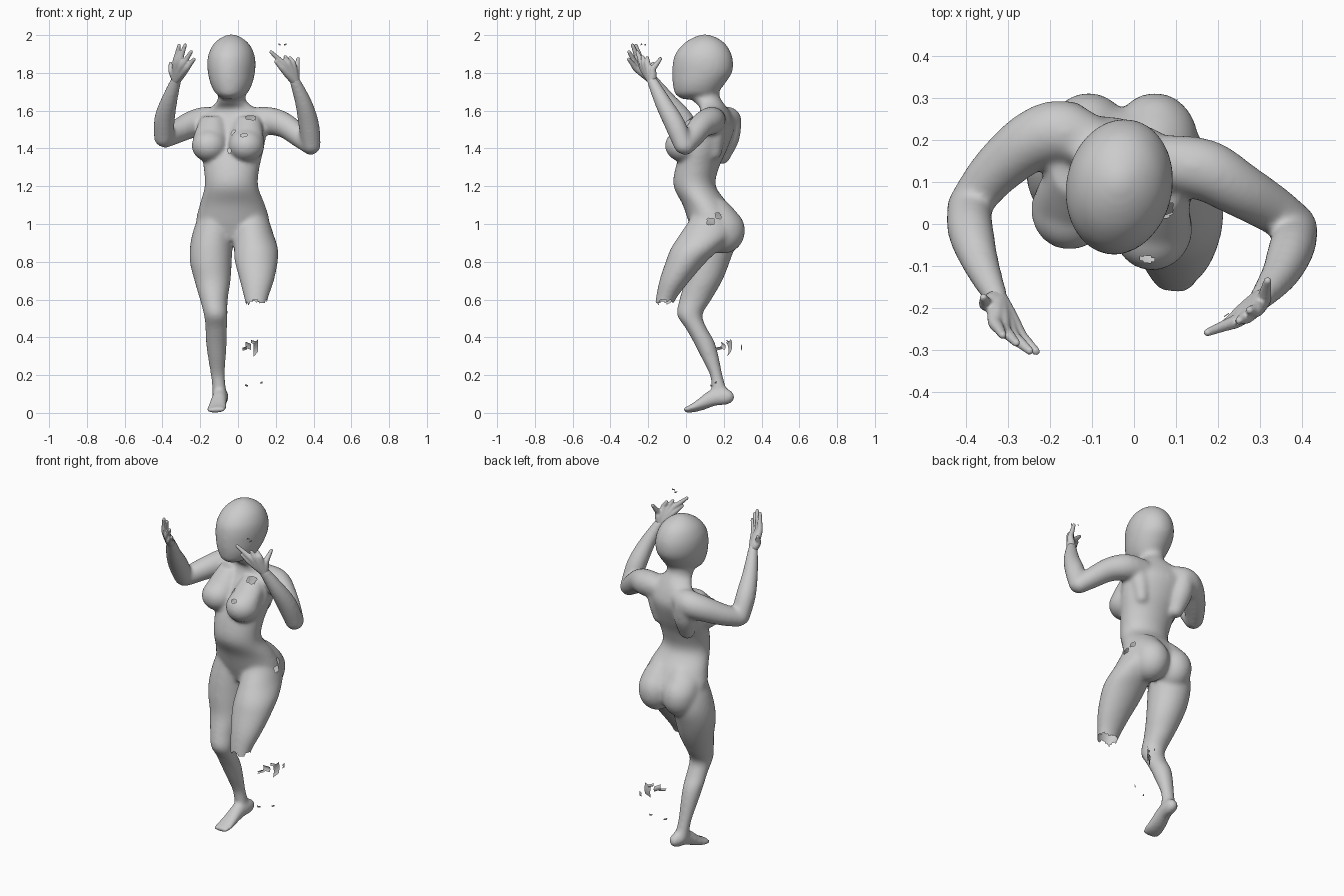
import bpy, bmesh, math
from mathutils import Vector, Matrix

UP = Vector((0, 0, 1))


def spline(keys, steps=5):
    """Catmull-Rom through keys of (x, y, z, rx, ry, yaw)."""
    k = [tuple(a) + (0,) * (6 - len(a)) for a in keys]
    k = [k[0]] + k + [k[-1]]
    out = []
    for i in range(1, len(k) - 2):
        for s in range(steps):
            t = s / steps
            out.append([0.5 * (2 * b + (c - a) * t + (2 * a - 5 * b + 4 * c - d) * t * t
                        + (3 * b - a - 3 * c + d) * t ** 3)
                        for a, b, c, d in zip(*k[i - 1:i + 3])])
    out.append(list(k[-2]))
    return out


def loft(bm, keys, flat=True, n=28):
    """Elliptical rings, horizontal when flat, else square to the path."""
    pts = spline(keys)
    rings = []
    for i, p in enumerate(pts):
        a, b = Vector(pts[max(i - 1, 0)][:3]), Vector(pts[min(i + 1, len(pts) - 1)][:3])
        rot = Matrix.Rotation(p[5], 3, 'Z')
        if not flat:
            rot = UP.rotation_difference(b - a).to_matrix() @ rot
        rings.append([bm.verts.new(Vector(p[:3]) + rot @ Vector(
            (p[3] * math.cos(j * math.tau / n), p[4] * math.sin(j * math.tau / n), 0)))
            for j in range(n)])
    for r, s in zip(rings, rings[1:]):
        for j in range(n):
            bm.faces.new((r[j], r[(j + 1) % n], s[(j + 1) % n], s[j]))
    bm.faces.new(rings[0][::-1])
    bm.faces.new(rings[-1])


def ball(bm, c, r, yaw=0):
    bmesh.ops.create_uvsphere(bm, u_segments=28, v_segments=18, radius=1,
        matrix=Matrix.Translation(c) @ Matrix.Rotation(yaw, 4, 'Z') @ Matrix.Diagonal((*r, 1)))


def limb(bm, pts):
    """Round tube of (x, y, z, r) with ball ends."""
    loft(bm, [(x, y, z, r, r) for x, y, z, r in pts], False)
    for x, y, z, r in (pts[0], pts[-1]):
        ball(bm, (x, y, z), (r, r, r))


def finish(name, bm, voxel, smooth):
    """Fuse the lofted pieces into one smooth skin."""
    me = bpy.data.meshes.new(name)
    bm.to_mesh(me)
    bm.free()
    ob = bpy.data.objects.new(name, me)
    bpy.context.collection.objects.link(ob)
    m = ob.modifiers.new("fuse", 'REMESH')
    m.mode, m.voxel_size = 'VOXEL', voxel
    m = ob.modifiers.new("soften", 'SMOOTH')
    m.factor, m.iterations = 0.5, smooth
    dg = bpy.context.evaluated_depsgraph_get()
    dg.update()
    new = bpy.data.meshes.new_from_object(ob.evaluated_get(dg))
    ob.modifiers.clear()
    ob.data = new
    new.polygons.foreach_set("use_smooth", [True] * len(new.polygons))
    return ob


body = bmesh.new()
# torso, twisted so the right shoulder sits back
loft(body, [(-.03, .14, .91, .12, .09), (-.028, .145, 1.0, .192, .128), (-.03, .105, 1.1, .174, .122),
            (-.035, .046, 1.2, .142, .112, -.05), (-.034, .06, 1.3, .149, .115, -.12),
            (-.03, .1, 1.4, .17, .117, -.22), (-.025, .14, 1.5, .182, .107, -.3),
            (-.025, .155, 1.56, .174, .082, -.3), (-.03, .15, 1.61, .13, .066, -.3),
            (-.033, .12, 1.645, .083, .076, -.2), (-.035, .1, 1.68, .071, .078), (-.035, .1, 1.74, .072, .078)])
# shoulder blades
limb(body, [(-.14, .19, 1.36, .045), (-.15, .215, 1.45, .066), (-.16, .23, 1.53, .064)])
limb(body, [(.07, .15, 1.38, .04), (.08, .15, 1.46, .055), (.09, .145, 1.53, .06)])
# smooth egg-shaped head
loft(body, [(-.04, .03, 1.66, .035, .05, -.2), (-.035, .05, 1.685, .076, .108, -.2),
            (-.035, .058, 1.71, .095, .124, -.2),
            (-.035, .07, 1.75, .112, .143, -.2), (-.035, .085, 1.8, .123, .16, -.2),
            (-.035, .09, 1.85, .127, .162, -.2), (-.035, .092, 1.9, .12, .15, -.2),
            (-.035, .097, 1.95, .096, .116, -.2), (-.035, .1, 1.985, .057, .067, -.2),
            (-.035, .1, 2.005, .012, .012, -.2)])
# breasts, sloping up into the chest
for x, y, yaw, tx, ty in ((.045, -.012, -.2, .055, .085), (-.15, .037, -.4, -.135, .125)):
    ball(body, (x, y, 1.415), (.095, .1, .087), yaw)
    loft(body, [(x, y, 1.39, .085, .085, yaw), (x, y + .006, 1.44, .091, .09, yaw),
                ((x + tx) / 2, (y + ty) / 2, 1.5, .082, .08, yaw), (tx, ty, 1.57, .06, .055, yaw)])
# buttocks, sloping up into the lower back
for x in (.05, -.108):
    ball(body, (x, .197, .965), (.102, .116, .122))
    loft(body, [(x, .2, .93, .095, .1), (x, .197, .99, .103, .113), (x, .165, 1.06, .09, .105),
                (x * .8, .115, 1.13, .065, .09)])
# standing right leg and foot
loft(body, [(-.1, .195, .08, .035, .045), (-.1, .175, .13, .037, .039), (-.107, .16, .2, .038, .034),
            (-.112, .125, .3, .049, .048), (-.115, .093, .38, .056, .057), (-.115, .053, .45, .058, .057),
            (-.118, .02, .52, .063, .068), (-.128, .05, .6, .074, .085), (-.135, .092, .7, .096, .1),
            (-.144, .115, .8, .111, .117), (-.14, .135, .9, .112, .127), (-.125, .14, 1.0, .1, .115),
            (-.11, .13, 1.08, .07, .09)])
loft(body, [(-.085, .252, .098, .02, .02), (-.085, .222, .088, .035, .043), (-.095, .15, .082, .04, .046),
            (-.107, .08, .045, .049, .032), (-.113, .03, .023, .054, .021), (-.116, -.012, .014, .047, .014)], False)
# raised left thigh, broken off above the knee
loft(body, [(.1, -.125, .53, .05, .045), (.096, -.108, .6, .062, .053), (.1, -.06, .7, .091, .081),
            (.097, 0, .8, .114, .108), (.095, .05, .87, .117, .131), (.082, .11, .95, .105, .14),
            (.07, .13, 1.03, .09, .108), (.06, .12, 1.1, .06, .08)])
# arms: upper arm and forearm on each side
limb(body, [(.08, .145, 1.55, .068), (.17, .128, 1.545, .074), (.25, .083, 1.52, .066),
            (.33, .035, 1.46, .058), (.385, -.003, 1.415, .05)])
limb(body, [(.388, -.015, 1.42, .051), (.374, -.06, 1.53, .055), (.347, -.12, 1.64, .045), (.30, -.18, 1.76, .029)])
limb(body, [(-.12, .20, 1.55, .068), (-.18, .22, 1.545, .075), (-.25, .193, 1.525, .071),
            (-.33, .125, 1.485, .061), (-.385, .057, 1.455, .052)])
limb(body, [(-.393, .04, 1.46, .053), (-.388, -.02, 1.56, .055), (-.362, -.1, 1.66, .043), (-.325, -.18, 1.77, .028)])
figure = finish("body", body, .009, 20)

# tear the leg stump and the small holes in the skin: (x, y, z, radius)
holes = [(.065, .04, 1.555, .03), (-.025, -.01, 1.485, .014), (.03, -.08, 1.465, .014),
         (-.03, -.03, 1.39, .014), (.165, .13, 1.01, .02), (.155, .17, 1.045, .02)]
bm = bmesh.new()
bm.from_mesh(figure.data)
verts = bm.verts[:]
dead = [v for v in verts if v.co.x > 0 and
        v.co.z < .583 + .008 * math.sin(90 * v.co.x) + .006 * math.sin(140 * v.co.y)]
for x, y, z, r in holes:
    near = min(verts, key=lambda v: (v.co - Vector((x, y, z))).length).co.copy()
    dead += [v for v in verts if (v.co - near).length < r * .7]
bmesh.ops.delete(bm, geom=list(set(dead)), context='VERTS')
bm.to_mesh(figure.data)
bm.free()


def hand(name, wrist, fingers):
    """Each finger runs from the wrist through its knuckle to the tip."""
    b = bmesh.new()
    for base, tip in fingers:
        w, k, t = Vector(wrist), Vector(base), Vector(tip)
        limb(b, [(*w, .025), (*w.lerp(k, .55), .022), (*k, .017), (*k.lerp(t, .5), .013), (*t, .0095)])
    return finish(name, b, .0045, 3)


hand("right_hand", (-.325, -.18, 1.765),
     [((-.33, -.235, 1.86), (-.312, -.265, 1.945)), ((-.31, -.25, 1.86), (-.28, -.283, 1.947)),
      ((-.29, -.265, 1.845), (-.248, -.302, 1.912)), ((-.272, -.265, 1.825), (-.233, -.303, 1.872)),
      ((-.352, -.19, 1.81), (-.358, -.175, 1.85))])
# the left hand has lost the ends of two fingers
hand("left_hand", (.30, -.18, 1.76),
     [((.29, -.205, 1.85), (.275, -.205, 1.88)), ((.268, -.22, 1.85), (.25, -.23, 1.885)),
      ((.245, -.23, 1.845), (.175, -.258, 1.91)), ((.235, -.23, 1.825), (.2, -.25, 1.86)),
      ((.31, -.175, 1.82), (.318, -.135, 1.875))])


# loose shards left from the missing shin and fingers: centre, half sizes
shards = [((.035, .18, .34), (.012, .022, .01)), ((.055, .2, .355), (.015, .015, .02)),
          ((.095, .235, .345), (.012, .014, .042)), ((.08, .225, .375), (.012, .012, .01)),
          ((.1, .295, .345), (.004, .004, .016)), ((.045, .135, .145), (.008, .008, .006)),
          ((.125, .16, .16), (.006, .008, .006)), ((.22, -.215, 1.95), (.006, .006, .005)),
          ((.25, -.235, 1.95), (.006, .006, .005))]
for i, (c, h) in enumerate(shards):
    bm = bmesh.new()
    bmesh.ops.create_grid(bm, x_segments=4, y_segments=4, size=1)
    for v in bm.verts:
        x, y = v.co.x, v.co.y
        v.co = Vector(c) + Vector((h[0] * x, h[1] * (x * .7 - .5 * y * y), h[2] * (y * .8 + x * .3 * (-1) ** i)))
    me = bpy.data.meshes.new("shard")
    bm.to_mesh(me)
    bm.free()
    bpy.context.collection.objects.link(bpy.data.objects.new("shard", me))
